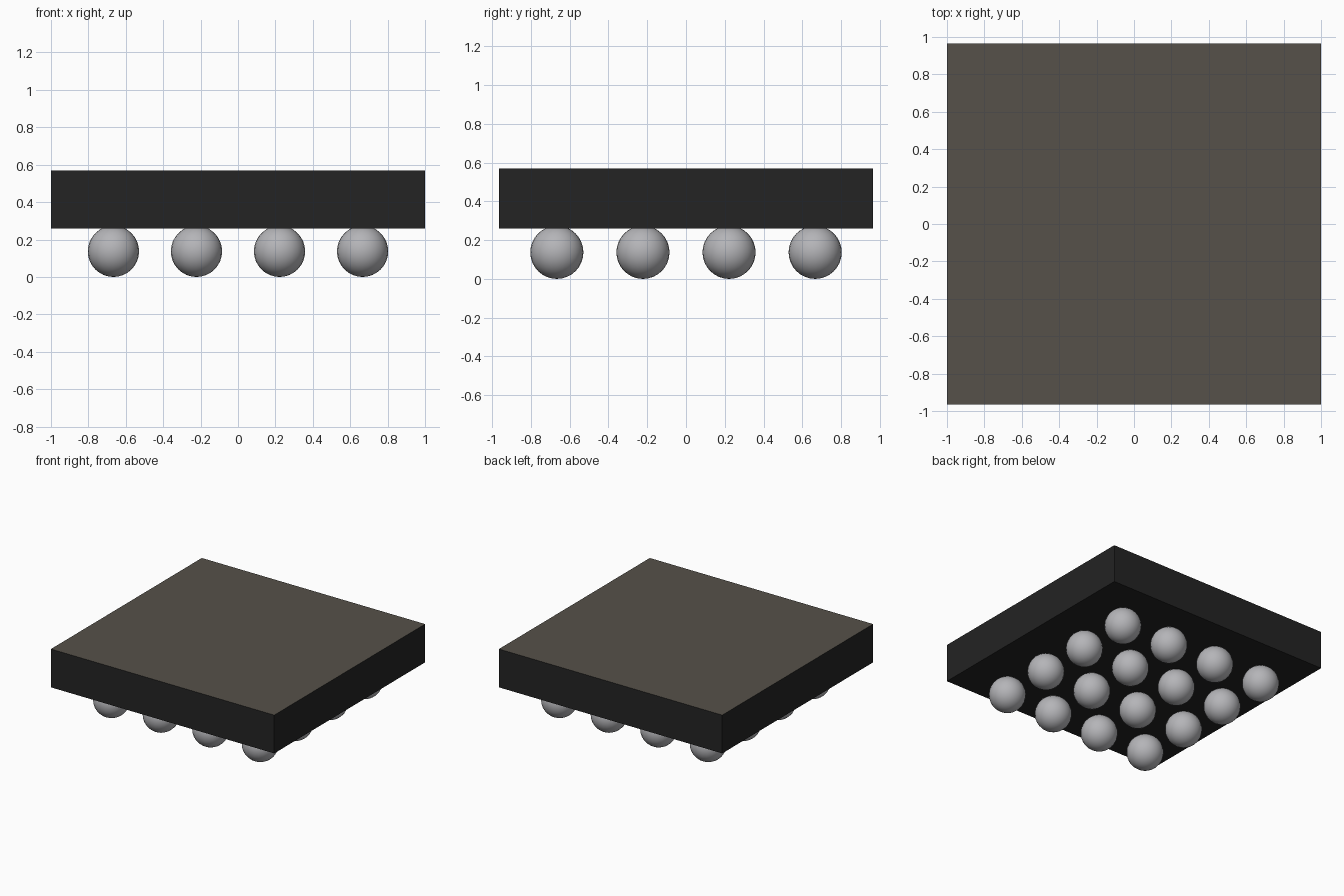
import bpy

default = bpy.data.objects.get("Cube")
if default:
    bpy.data.objects.remove(default, do_unlink=True)


def make_material(name, color):
    mat = bpy.data.materials.new(name)
    mat.use_nodes = True
    mat.diffuse_color = (*color, 1)
    mat.node_tree.nodes["Principled BSDF"].inputs["Base Color"].default_value = (*color, 1)
    return mat


black = make_material("black resin", (0.017, 0.017, 0.017))
brown = make_material("grey brown top", (0.092, 0.082, 0.067))
silver = make_material("silver solder", (0.46, 0.46, 0.48))

# Package body: black slab with a grey brown top face
BOTTOM, TOP = 0.26, 0.57
bpy.ops.mesh.primitive_cube_add(size=1, location=(0, 0, (BOTTOM + TOP) / 2))
body = bpy.context.object
body.name = "package_body"
body.scale = (2, 1.93, TOP - BOTTOM)
bpy.ops.object.transform_apply(location=False, rotation=False, scale=True)
body.data.materials.append(black)
body.data.materials.append(brown)
for face in body.data.polygons:
    face.material_index = 1 if face.normal.z > 0.5 else 0

# Solder balls: square grid under the body, sharing one mesh
RADIUS, PITCH, COUNT = 0.137, 0.444, 4
bpy.ops.mesh.primitive_uv_sphere_add(segments=24, ring_count=16, radius=RADIUS)
first = bpy.context.object
bpy.ops.object.shade_smooth()
first.data.materials.append(silver)
for row in range(COUNT):
    for col in range(COUNT):
        ball = first
        if row or col:
            ball = first.copy()
            bpy.context.collection.objects.link(ball)
        ball.name = f"solder_ball_{row + 1}_{col + 1}"
        middle = (COUNT - 1) / 2
        ball.location = ((col - middle) * PITCH, (row - middle) * PITCH, RADIUS)
